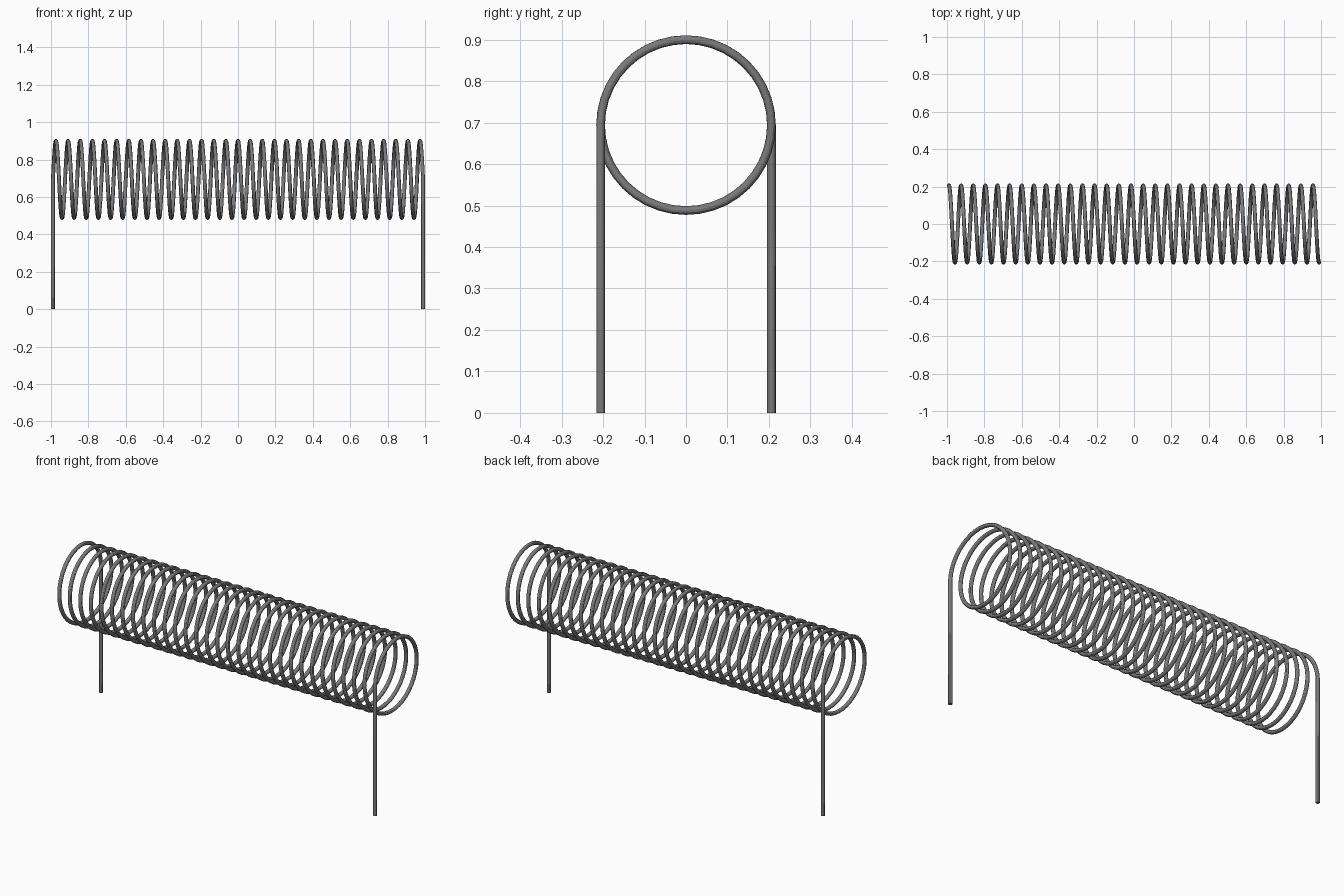
import bpy
from math import cos, sin, tau

cube = bpy.data.objects.get("Cube")
if cube:
    bpy.data.objects.remove(cube)

TURNS = 30.5        # the half turn puts the legs on opposite sides
STEPS = 40          # segments per turn
COIL_R = 0.206
WIRE_R = 0.0105
AXIS_Z = 0.694
HALF = 1 - WIRE_R

# Material
steel = bpy.data.materials.new("dark steel")
steel.use_nodes = True
grey = (0.2, 0.2, 0.2, 1)
steel.diffuse_color = grey
steel.node_tree.nodes["Principled BSDF"].inputs["Base Color"].default_value = grey

# Wire path: back leg up, helix along x, front leg down
count = int(TURNS * STEPS)
path = [(-HALF, COIL_R, 0), (-HALF, COIL_R, AXIS_Z / 2)]
for i in range(count + 1):
    a = tau * i / STEPS
    path.append((-HALF + 2 * HALF * i / count, COIL_R * cos(a), AXIS_Z + COIL_R * sin(a)))
path += [(HALF, -COIL_R, AXIS_Z / 2), (HALF, -COIL_R, 0)]

# Round wire swept along the path, with closed ends
curve = bpy.data.curves.new("spring_wire", "CURVE")
curve.dimensions = "3D"
curve.bevel_depth = WIRE_R
curve.bevel_resolution = 4
curve.use_fill_caps = True
spline = curve.splines.new("POLY")
spline.points.add(len(path) - 1)
for point, co in zip(spline.points, path):
    point.co = (*co, 1)
curve.materials.append(steel)

spring = bpy.data.objects.new("spring_wire", curve)
bpy.context.collection.objects.link(spring)
bpy.ops.object.select_all(action="DESELECT")
spring.select_set(True)
bpy.context.view_layer.objects.active = spring
bpy.ops.object.convert(target="MESH")
bpy.ops.object.shade_smooth_by_angle()
